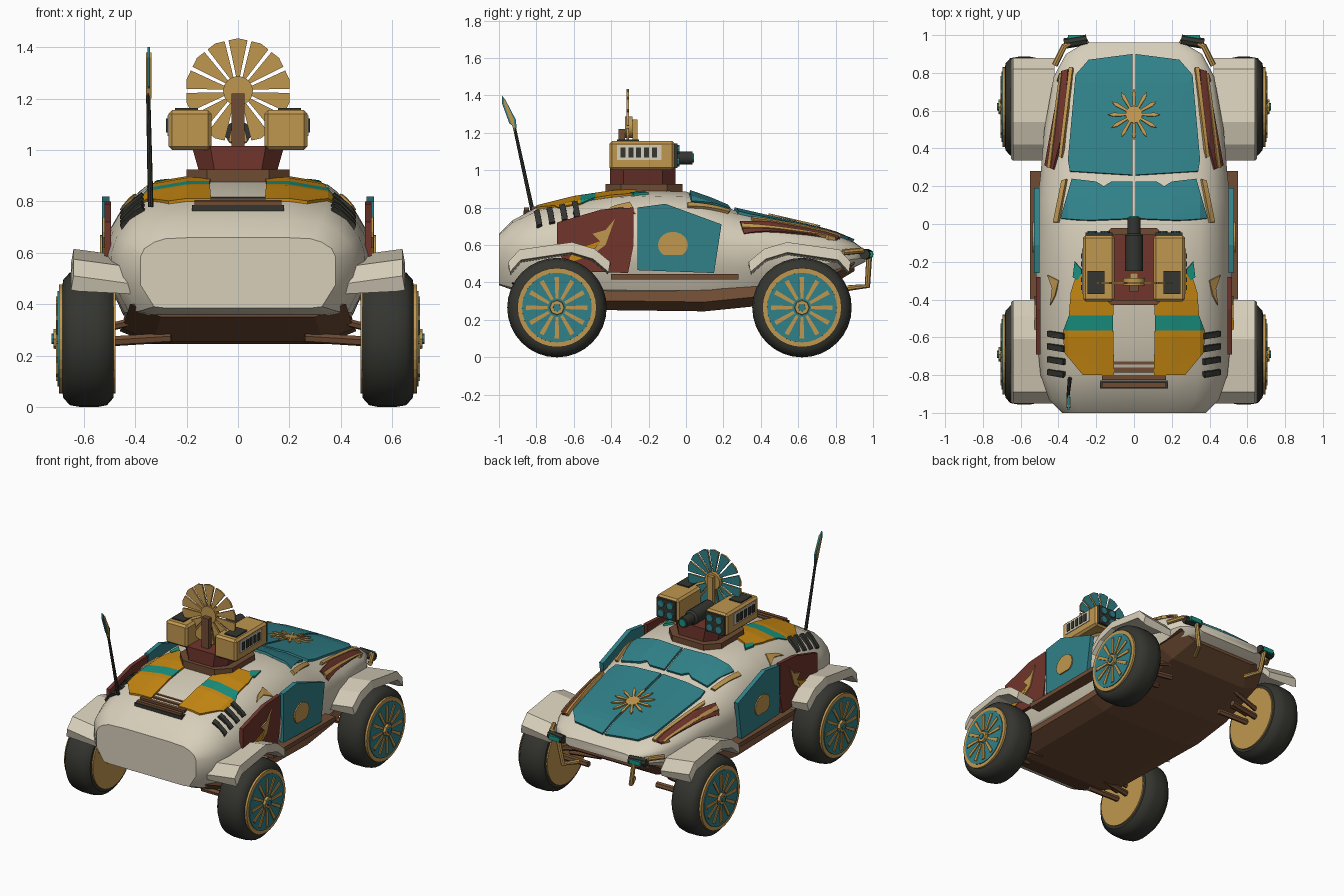
import bpy, bmesh, math
from math import cos, sin, pi
from mathutils import Vector
from mathutils.bvhtree import BVHTree

cube = bpy.data.objects.get("Cube")
if cube:
    bpy.data.objects.remove(cube, do_unlink=True)


def material(name, *rgb):
    m = bpy.data.materials.new(name)
    m.use_nodes = True
    m.diffuse_color = (*rgb, 1)
    m.node_tree.nodes["Principled BSDF"].inputs["Base Color"].default_value = (*rgb, 1)
    return m


CREAM = material("cream paint", .68, .62, .49)
TEAL = material("teal paint", .03, .22, .25)
GOLD = material("gold metal", .53, .31, .08)
AMBER = material("amber paint", .58, .25, .006)
RED = material("dark red paint", .16, .035, .025)
BROWN = material("brown metal", .16, .072, .034)
BLACK = material("black rubber", .035, .035, .029)
GREEN = material("sea green stripe", .01, .29, .22)


def finish(name, bm, mats, mirror=False, smooth=None, bevel=0, solid=0):
    me = bpy.data.meshes.new(name)
    bm.to_mesh(me)
    bm.free()
    ob = bpy.data.objects.new(name, me)
    bpy.context.collection.objects.link(ob)
    for m in mats:
        me.materials.append(m)
    if solid:
        mod = ob.modifiers.new("thickness", "SOLIDIFY")
        mod.thickness, mod.offset = solid, -1
    if bevel:
        mod = ob.modifiers.new("chamfer", "BEVEL")
        mod.width, mod.segments = bevel, 1
    if mirror:
        ob.modifiers.new("mirror", "MIRROR")
    if smooth:
        bpy.ops.object.select_all(action="DESELECT")
        ob.select_set(True)
        bpy.context.view_layer.objects.active = ob
        bpy.ops.object.shade_smooth_by_angle(angle=math.radians(smooth))
    return ob


def loft_mesh(rings):
    bm = bmesh.new()
    vs = [[bm.verts.new(p) for p in r] for r in rings]
    n = len(vs[0])
    for a, b in zip(vs, vs[1:]):
        for i in range(n):
            bm.faces.new((a[i], a[(i + 1) % n], b[(i + 1) % n], b[i]))
    bm.faces.new(vs[0])
    bm.faces.new(vs[-1])
    bmesh.ops.recalc_face_normals(bm, faces=bm.faces)
    return bm


def loft(name, rings, mat, **kw):
    return finish(name, loft_mesh(rings), [mat], **kw)


def prism(name, pts, axis, lo, hi, mat, far=None, **kw):
    # outline extruded along an axis; far colours the cap facing +axis
    def put(d):
        return [(d, *p) if axis == 0 else (p[0], d, p[1]) if axis == 1 else (*p, d) for p in pts]
    bm = loft_mesh([put(lo), put(hi)])
    for f in bm.faces:
        f.material_index = int(far is not None and f.normal[axis] > .9)
    return finish(name, bm, [mat, far or mat], **kw)


def box(name, x, y, z, mat, **kw):
    return prism(name, [(x[0], y[0]), (x[1], y[0]), (x[1], y[1]), (x[0], y[1])], 2, *z, mat, **kw)


def rod(name, path, r, mat, n=8, **kw):
    # round tube through points; r may be a list of radii
    path = [Vector(p) for p in path]
    rs = r if isinstance(r, list) else [r] * len(path)
    rings = []
    for i, p in enumerate(path):
        d = (path[min(i + 1, len(path) - 1)] - path[max(i - 1, 0)]).normalized()
        u = d.orthogonal().normalized() if i == 0 else (u - d * u.dot(d)).normalized()
        w = d.cross(u)
        rings.append([p + (u * cos(2 * pi * k / n) + w * sin(2 * pi * k / n)) * rs[i] for k in range(n)])
    return loft(name, rings, mat, smooth=35 if n > 6 else None, **kw)


def lathe_x(name, profile, y, z, mat, n=32, **kw):
    rings = [[(x, y + r * cos(2 * pi * k / n), z + r * sin(2 * pi * k / n)) for k in range(n)] for x, r in profile]
    return loft(name, rings, mat, **kw)


# Hull: blended cross-sections along y
ROUND = [(0, 1), (.38, 1), (.68, .95), (.85, .82), (.95, .66), (1, .5), (.98, .3), (.86, .05), (.78, 0), (0, 0)]
BOXY = [(0, 1), (.45, 1), (.75, .98), (.86, .93), (.96, .84), (1, .72), (1, .33), (.86, .02), (.75, 0), (0, 0)]
stations = [(-1, .385, .66, .38, 1), (-.93, .36, .73, .45, .6), (-.8, .35, .8, .495, .2), (-.6, .34, .85, .515, 0),
            (-.4, .335, .88, .52, 0), (-.2, .33, .89, .52, 0), (0, .33, .885, .515, 0), (.13, .335, .84, .51, .2),
            (.26, .34, .785, .495, .4), (.5, .37, .73, .475, .6), (.78, .43, .665, .425, .8), (.9, .48, .615, .36, 1),
            (.96, .51, .57, .26, 1)]
rings = []
for y, zb, zt, w, k in stations:
    half = [((a + (c - a) * k) * w, zb + (b + (d - b) * k) * (zt - zb)) for (a, b), (c, d) in zip(ROUND, BOXY)]
    rings.append([(x, y, z) for x, z in half] + [(-x, y, z) for x, z in half[-2:0:-1]])
hull_bm = loft_mesh(rings)
TREE = BVHTree.FromBMesh(hull_bm)
finish("hull", hull_bm, [CREAM], smooth=32)


def drape(name, pts, mat, lift=.012, thick=.014, mirror=True):
    # flat outline projected down onto the hull
    bm = bmesh.new()
    bm.faces.new([bm.verts.new((x, y, 0)) for x, y in pts])
    bmesh.ops.triangulate(bm, faces=bm.faces)
    for axis in (0, 1):
        no = Vector((axis == 0, axis == 1, 0))
        for i in range(-20, 21):
            bmesh.ops.bisect_plane(bm, geom=bm.verts[:] + bm.edges[:] + bm.faces[:],
                                   plane_co=no * i * .05, plane_no=no)
    for v in bm.verts:
        hit = TREE.ray_cast(Vector((v.co.x, v.co.y, 3)), Vector((0, 0, -1)))[0]
        v.co.z = (hit.z if hit else .6) + lift
    bm.normal_update()
    for f in bm.faces:
        if f.normal.z < 0:
            f.normal_flip()
    finish(name, bm, [mat], mirror=mirror, solid=thick)


# Chassis tray
tray = [(-.93, .35, .3, .40), (-.7, .255, .33, .36), (.1, .245, .34, .36), (.4, .275, .33, .38), (.75, .37, .3, .45), (.9, .46, .24, .5)]
loft("chassis_tray", [[(w, y, zb), (w + .12, y, zb + .05), (w + .1, y, zt), (-w - .1, y, zt), (-w - .12, y, zb + .05), (-w, y, zb)]
                      for y, zb, w, zt in tray], BROWN)

# Hood, windscreen and painted panels
drape("hood_panel", [(.008, .9), (.24, .87), (.31, .79), (.35, .34), (.34, .28), (.008, .26)], TEAL, .016, .02)
drape("windscreen", [(.008, .225), (.12, .225), (.16, .2), (.2, .225), (.33, .24), (.39, .03), (.25, .02), (.008, .03)], TEAL, .016, .02)
drape("windscreen_trim", [(.36, .24), (.385, .23), (.43, .01), (.405, .01)], GOLD, .02, .025)
drape("hood_side_panel", [(.35, .82), (.385, .81), (.475, .31), (.43, .29), (.375, .5)], RED, .016, .02)
drape("hood_side_trim_inner", [(.325, .83), (.345, .83), (.40, .36), (.385, .35)], GOLD, .024, .025)
drape("hood_side_trim_outer", [(.385, .8), (.395, .8), (.462, .3), (.445, .3)], GOLD, .024, .025)
drape("rear_panel", [(.11, -.565), (.375, -.565), (.37, -.68), (.27, -.8), (.105, -.8)], AMBER)
drape("rear_panel_stripe", [(.11, -.485), (.345, -.485), (.375, -.565), (.11, -.565)], GREEN)
drape("roof_panel", [(.1, -.3), (.3, -.25), (.335, -.36), (.345, -.485), (.11, -.485)], AMBER)
drape("roof_panel_tip", [(.27, -.25), (.315, -.2), (.325, -.28), (.3, -.3)], GREEN, .014)
drape("shoulder_flash", [(.4, -.3), (.46, -.27), (.435, -.34), (.445, -.43), (.42, -.38)], GOLD)
for i in range(4):
    y = -.815 + i * .068
    drape("rear_louvre", [(.375, y), (.46, y + .015), (.46, y + .045), (.375, y + .03)], BLACK, .028, .04)

# Sun emblem on the hood
sun = (0, .58)
drape("sun_disc", [(.045 * cos(k * pi / 6), sun[1] + .045 * sin(k * pi / 6)) for k in range(12)], GOLD, .026, .009, False)
for k in range(12):
    a = k * pi / 6
    drape("sun_ray", [(r * cos(a + t), sun[1] + r * sin(a + t)) for r, t in ((.04, -.15), (.11, -.09), (.138, 0), (.11, .09), (.04, .15))],
          GOLD, .026, .009, False)

# Rear engine grille
box("grille_base", (-.18, .18), (-.87, -.71), (.745, .785), BLACK)
for i in range(4):
    box("grille_slat", (-.17, .17), (-.865 + i * .04, -.84 + i * .04), (.78, .8 + i * .006), BROWN)

# Side doors, red panels and sill rail
prism("side_door", [(-.26, .465), (.15, .45), (.19, .71), (-.11, .82), (-.26, .8)], 0, .5, .53, TEAL, mirror=True)
prism("door_emblem", [(-.07 + .08 * cos(t * pi / 10), max(.545, .6 + .07 * sin(t * pi / 10))) for t in range(20)],
      0, .52, .538, GOLD, mirror=True)
prism("side_panel", [(-.69, .56), (-.6, .46), (-.31, .45), (-.28, .6), (-.28, .8), (-.45, .79), (-.69, .72)], 0, .495, .52, RED, mirror=True)
prism("panel_flash", [(-.51, .54), (-.43, .6), (-.38, .74), (-.43, .68), (-.5, .66), (-.46, .62)], 0, .51, .527, GOLD, mirror=True)
prism("panel_swoosh", [(-.64, .5), (-.52, .54), (-.46, .62), (-.6, .57)], 0, .51, .526, AMBER, mirror=True)
box("sill_rail", (.46, .55), (-.4, .28), (.415, .445), BROWN, mirror=True)

# Wheels, suspension and fenders
for y, flip, end in ((-.69, 1, "rear"), (.62, -1, "front")):
    z = .265
    lathe_x(end + "_tyre", [(.5, .14), (.485, .2), (.485, .23), (.51, .258), (.55, .266), (.61, .266), (.655, .258), (.68, .23), (.685, .2), (.675, .14)],
            y, z, BLACK, mirror=True, smooth=40)
    lathe_x(end + "_rim_ring", [(.476, .2), (.476, .212), (.697, .212), (.697, .185)], y, z, GOLD, mirror=True)
    lathe_x(end + "_wheel_disc", [(.6, .188), (.702, .186)], y, z, TEAL, mirror=True)
    for k in range(12):
        a = k * pi / 6
        prism(end + "_spoke", [(y + r * cos(a + t), z + r * sin(a + t)) for r, t in ((.05, -.16), (.165, -.075), (.165, .075), (.05, .16))],
              0, .69, .708, GOLD, mirror=True)
    lathe_x(end + "_hub", [(.69, .042), (.718, .038)], y, z, GOLD, 8, mirror=True)
    lathe_x(end + "_hub_cap", [(.7, .022), (.725, .02)], y, z, TEAL, 8, mirror=True)
    for dy in (-.07, .07):
        rod(end + "_lower_arm", [(.26, y + dy, .27), (.5, y + dy * .6, .255)], .02, BROWN, 6, mirror=True)
        rod(end + "_upper_arm", [(.26, y + dy, .37), (.5, y + dy * .6, .31)], .016, BROWN, 6, mirror=True)
    arch = [(-.26, .51), (-.2, .575), (.08, .615), (.2, .58), (.285, .51)]
    loft(end + "_fender", [[(.42, y + s * flip, h - .03), (.55, y + s * flip, h - .012), (.64, y + s * flip, h),
                            (.65, y + s * flip * .97, h - .055), (.62, y + s * flip * .95, h - .06), (.42, y + s * flip * .95, h - .07)]
                           for s, h in arch], CREAM, mirror=True)

# Front bumper tubes and lamps
rod("bumper_tube", [(.42, .84, .56), (.37, .94, .57), (.29, .98, .55), (.26, .97, .38), (.21, .87, .37)], .016, GOLD, mirror=True)
rod("lamp_housing", [(.25, .975, .55), (.37, .955, .55)], .028, BLACK, mirror=True)
box("lamp_glass", (.27, .35), (.98, 1), (.535, .565), GREEN, mirror=True)

# Turret mount
outline = [(-.6, -1), (.6, -1), (1, -.6), (1, .6), (.6, 1), (-.6, 1), (-1, .6), (-1, -.6)]
loft("turret_ring", [[(x * .2, -.225 + y * .205, z) for x, y in outline] for z in (.85, .925)], BROWN)
loft("turret_body", [[(x * w, -.23 + y * .175, z) for x, y in outline] for w, z in ((.15, .91), (.18, 1.015))], RED)
rod("gun_barrel", [(0, -.25, 1.065), (0, -.06, 1.065), (0, -.05, 1.065), (0, .035, 1.065)], [.05, .05, .036, .036], BLACK, 12)
rod("gun_muzzle", [(0, .03, 1.065), (0, .042, 1.065)], .026, GREEN, 12)

# Launcher boxes
box("launcher_box", (.103, .27), (-.41, -.06), (1, 1.155), GOLD, mirror=True, bevel=.014)
box("launcher_face", (.115, .258), (-.065, -.045), (1.012, 1.143), BLACK, mirror=True)
box("launcher_top_pad", (.155, .245), (-.37, -.25), (1.15, 1.163), BLACK, mirror=True)
box("launcher_side_frame", (.265, .275), (-.37, -.13), (1.055, 1.135), CREAM, mirror=True)
for i in range(5):
    y = -.35 + i * .042
    box("launcher_side_slot", (.27, .28), (y, y + .026), (1.068, 1.122), BLACK, mirror=True)
for x in (.152, .221):
    for z in (1.045, 1.11):
        rod("launcher_tube", [(x, -.05, z), (x, -.036, z)], .025, TEAL, 10, mirror=True)

# Fan dish: gold behind, teal ahead
for k in range(14):
    a = pi / 2 + k * pi / 7
    prism("fan_blade", [(r * cos(a + t), 1.23 + r * sin(a + t)) for r, t in ((.05, -.12), (.2, -.185), (.205, 0), (.2, .185), (.05, .12))],
          1, -.318, -.306, GOLD, TEAL)
rod("fan_hub", [(0, -.325, 1.23), (0, -.285, 1.23)], .058, GOLD, 16)
box("fan_post", (-.025, .025), (-.36, -.325), (1, 1.22), BROWN)
box("fan_front_strut", (-.02, .02), (-.285, -.26), (1, 1.27), GOLD)

# Antenna with leaf-shaped tip
rod("antenna", [(-.34, -.82, .78), (-.35, -.92, 1.24)], [.011, .008], BLACK)
leaf = [(-.905, 1.22), (-.91, 1.27), (-.965, 1.375), (-.985, 1.4), (-.985, 1.36), (-.945, 1.25)]
prism("antenna_leaf", leaf, 0, -.352, -.342, TEAL)
prism("antenna_leaf_spine", [(-.915, 1.2), (-.92, 1.27), (-.97, 1.38), (-.975, 1.36), (-.935, 1.25)], 0, -.358, -.336, GOLD)
